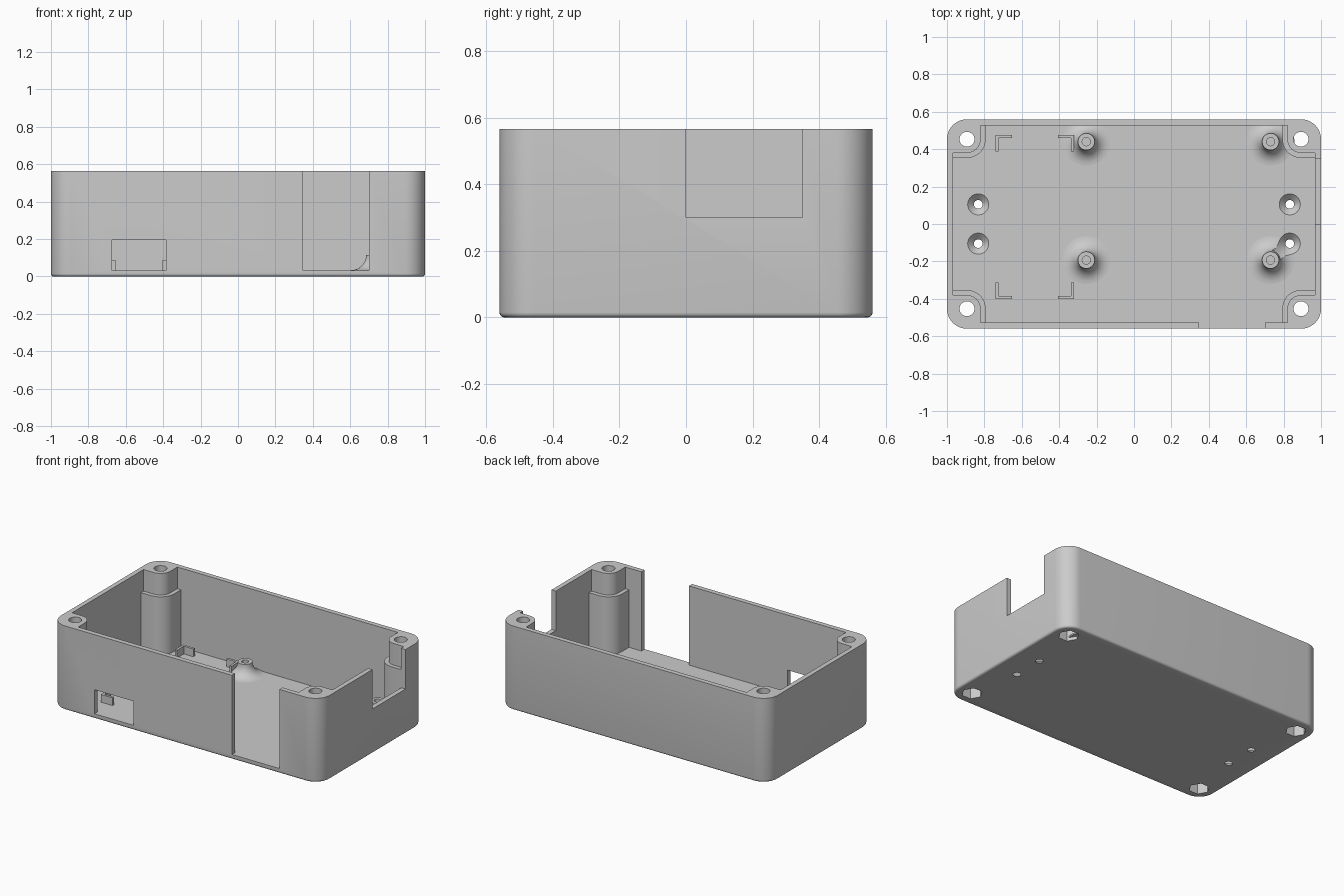
import bpy, bmesh
from math import sin, cos, pi, radians

cube = bpy.data.objects.get("Cube")
if cube:
    bpy.data.objects.remove(cube, do_unlink=True)

# Overall dimensions
HALF_X, HALF_Y, HEIGHT = 1.0, 0.56, 0.565
IN_X, IN_Y, FLOOR = 0.968, 0.527, 0.033
SCREW_X, SCREW_Y, CORNER = 0.893, 0.453, 0.107
QUADRANTS = [(1, 1), (-1, 1), (-1, -1), (1, -1)]

grey = bpy.data.materials.new("plain grey")
grey.use_nodes = True
grey.diffuse_color = (0.6, 0.6, 0.6, 1)
grey.node_tree.nodes["Principled BSDF"].inputs["Base Color"].default_value = (0.6, 0.6, 0.6, 1)


def loft(name, layers):
    """Skin a stack of (z, outline) layers and cap both ends."""
    bm = bmesh.new()
    rings = [[bm.verts.new((x, y, z)) for x, y in outline] for z, outline in layers]
    n = len(rings[0])
    for low, high in zip(rings, rings[1:]):
        for i in range(n):
            j = (i + 1) % n
            bm.faces.new((low[i], low[j], high[j], high[i]))
    bm.faces.new(rings[0][::-1])
    bm.faces.new(rings[-1])
    bmesh.ops.recalc_face_normals(bm, faces=bm.faces)
    mesh = bpy.data.meshes.new(name)
    bm.to_mesh(mesh)
    bm.free()
    mesh.materials.append(grey)
    obj = bpy.data.objects.new(name, mesh)
    bpy.context.collection.objects.link(obj)
    return obj


def circle(x, y, r, n=32):
    return [(x + r * cos(2 * pi * i / n), y + r * sin(2 * pi * i / n)) for i in range(n)]


def rectangle(x0, x1, y0, y1):
    return [(x0, y0), (x1, y0), (x1, y1), (x0, y1)]


def prism(name, outline, z0, z1):
    return loft(name, [(z0, outline), (z1, outline)])


def mirrored(quarter):
    """Repeat a first-quadrant path in all four quadrants."""
    path = []
    for sx, sy in QUADRANTS:
        part = [(sx * x, sy * y) for x, y in quarter]
        path += part if sx * sy > 0 else part[::-1]
    return path


def rounded_outline(inset):
    r, steps = CORNER - inset, 12
    return mirrored([(HALF_X - CORNER + r * cos(pi / 2 * i / steps),
                      HALF_Y - CORNER + r * sin(pi / 2 * i / steps)) for i in range(steps + 1)])


def cavity_outline(post):
    """Inner rectangle with a rounded screw post left in every corner."""
    steps = 12
    arc = [(SCREW_X - post * sin(pi / 2 * i / steps),
            SCREW_Y - post * cos(pi / 2 * i / steps)) for i in range(steps + 1)]
    return mirrored([(IN_X, SCREW_Y - post)] + arc + [(SCREW_X - post, IN_Y)])


def cut(target, cutter):
    cutter.hide_render = True
    mod = target.modifiers.new("cut", 'BOOLEAN')
    mod.operation, mod.solver, mod.object = 'DIFFERENCE', 'EXACT', cutter
    bpy.ops.object.select_all(action='DESELECT')
    bpy.context.view_layer.objects.active = target
    target.select_set(True)
    bpy.ops.object.modifier_apply(modifier=mod.name)
    bpy.data.objects.remove(cutter, do_unlink=True)


def smooth(obj):
    bpy.ops.object.select_all(action='DESELECT')
    bpy.context.view_layer.objects.active = obj
    obj.select_set(True)
    bpy.ops.object.shade_smooth_by_angle(angle=radians(30))


def countersink(x, y):
    return loft("countersink_cutter", [(-0.02, circle(x, y, 0.023)), (0, circle(x, y, 0.023)),
                                       (0.08, circle(x, y, 0.104))])


# Box body with a small fillet around the bottom
EDGE, STEPS = 0.015, 4
layers = []
for i in range(STEPS + 1):
    a = pi / 2 * i / STEPS
    layers.append((EDGE * (1 - cos(a)), rounded_outline(EDGE * (1 - sin(a)))))
body = loft("box_body", layers + [(HEIGHT, rounded_outline(0))])

# Cavity with stepped corner posts
cut(body, prism("lower_cavity", cavity_outline(0.1), FLOOR, 0.7))
cut(body, prism("upper_cavity", cavity_outline(0.073), 0.42, 0.7))

# Wall openings: front window, front slot and side notch
cut(body, prism("window_cutter", rectangle(-0.675, -0.385, -0.6, -0.5), FLOOR, 0.195))
cut(body, prism("slot_cutter", rectangle(0.347, 0.7, -0.6, -0.5), FLOOR, 0.7))
cut(body, prism("notch_cutter", rectangle(0.94, 1.1, 0, 0.35), 0.3, 0.7))

# Corner screw holes with hexagonal nut pockets, and countersunk floor holes
for sx, sy in QUADRANTS:
    x, y = sx * SCREW_X, sy * SCREW_Y
    cut(body, prism("screw_cutter", circle(x, y, 0.04), -0.1, 0.7))
    cut(body, prism("nut_cutter", circle(x, y, 0.064, 6), -0.1, 0.09))
    cut(body, countersink(sx * 0.833, sy * 0.105))
smooth(body)

# Board standoffs with flared feet and blind holes
POST_R, FLARE, TOP = 0.045, 0.083, 0.116
for x, y in [(-0.255, 0.44), (0.73, 0.44), (-0.255, -0.193), (0.73, -0.193)]:
    def ring(r):
        return [(px, min(py, 0.545)) for px, py in circle(x, y, r, 40)]
    layers = [(0.022, ring(POST_R + FLARE))]
    for i in range(9):
        a = pi / 2 * i / 8
        layers.append((FLOOR + (TOP - 0.003 - FLOOR) * (1 - cos(a)),
                       ring(POST_R + FLARE * (1 - sin(a)))))
    standoff = loft("standoff", layers + [(TOP, ring(POST_R))])
    cut(standoff, prism("pilot_cutter", circle(x, y, 0.022), 0.05, 0.2))
    if x > 0 > y:
        cut(standoff, countersink(0.833, -0.105))
    smooth(standoff)

# L-shaped corner brackets that hold a module on the floor
LEG, THICK = 0.087, 0.016
for x, y, sx, sy in [(-0.74, -0.4, 1, 1), (-0.32, -0.4, -1, 1),
                     (-0.74, 0.475, 1, -1), (-0.32, 0.475, -1, -1)]:
    shape = [(0, 0), (LEG, 0), (LEG, THICK), (THICK, THICK), (THICK, LEG), (0, LEG)]
    prism("corner_bracket", [(x + sx * u, y + sy * v) for u, v in shape], 0.022, 0.085)
